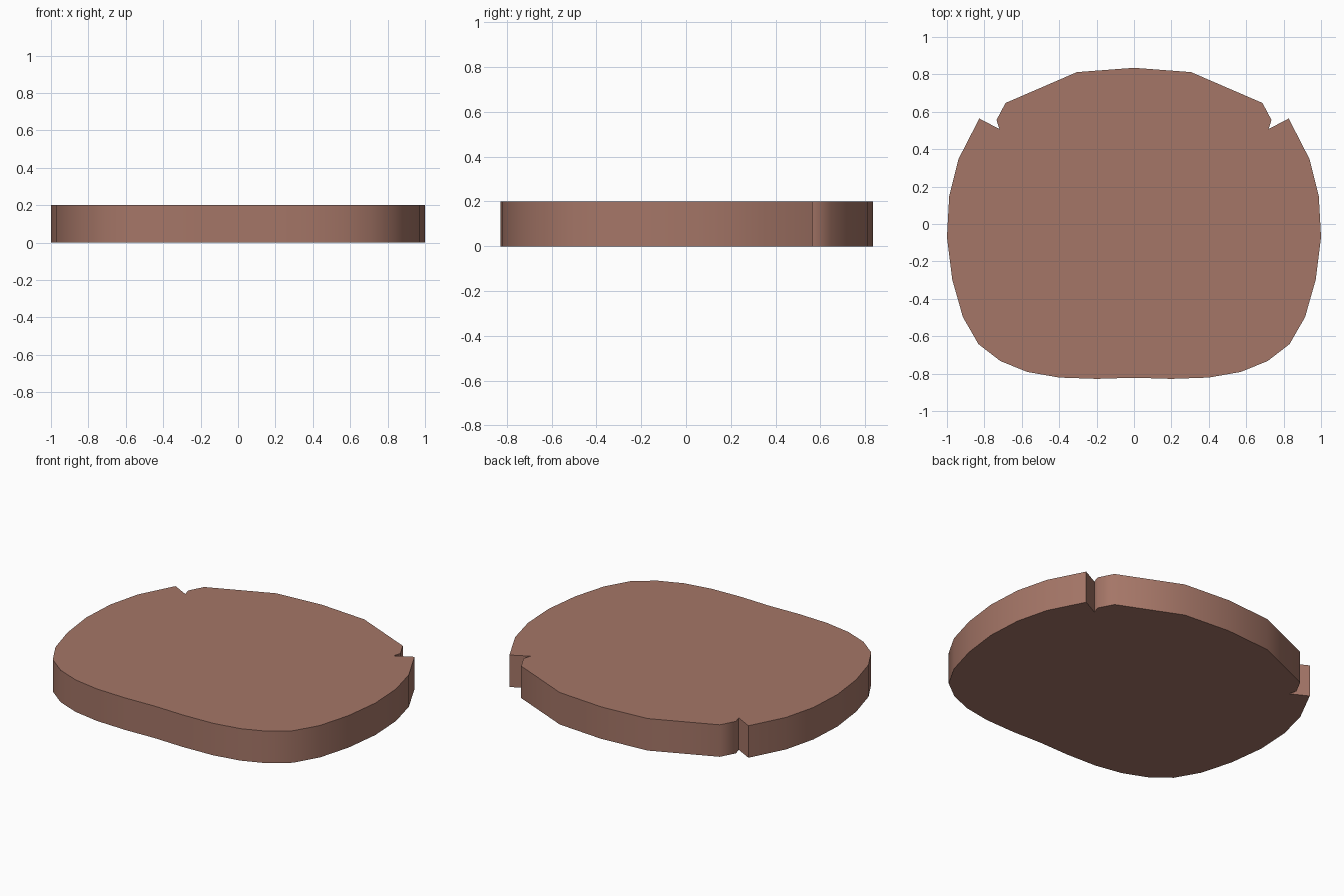
import bpy, bmesh, math

if "Cube" in bpy.data.objects:
    bpy.data.objects.remove(bpy.data.objects["Cube"])

THICK = 0.2

# Right half of the outline, back centre to front centre, with the side notch
half = [(0, .835), (.305, .812), (.687, .647), (.735, .556), (.72, .508),
        (.827, .564), (.938, .348), (.988, .15), (1.0, -.07), (.972, -.296),
        (.915, -.497), (.832, -.642), (.714, -.733), (.57, -.791),
        (.4, -.821), (.2, -.828), (0, -.822)]
outline = half + [(-x, y) for x, y in reversed(half[1:-1])]

# Flat slab: outline extruded upward
bm = bmesh.new()
base = bm.faces.new([bm.verts.new((x, y, 0)) for x, y in outline])
ext = bmesh.ops.extrude_face_region(bm, geom=[base], use_keep_orig=True)
top = [g for g in ext["geom"] if isinstance(g, bmesh.types.BMVert)]
bmesh.ops.translate(bm, verts=top, vec=(0, 0, THICK))
bmesh.ops.recalc_face_normals(bm, faces=bm.faces)
mesh = bpy.data.meshes.new("seat_cushion")
bm.to_mesh(mesh)
bm.free()

seat = bpy.data.objects.new("seat_cushion", mesh)
bpy.context.collection.objects.link(seat)

# Dusty brown colour
mat = bpy.data.materials.new("dusty_brown")
mat.diffuse_color = (0.376, 0.181, 0.136, 1)
mat.use_nodes = True
mat.node_tree.nodes["Principled BSDF"].inputs["Base Color"].default_value = mat.diffuse_color
mesh.materials.append(mat)

# Smooth rim, sharp top, bottom and notch edges
bpy.context.view_layer.objects.active = seat
seat.select_set(True)
bpy.ops.object.shade_smooth_by_angle(angle=math.radians(50))
